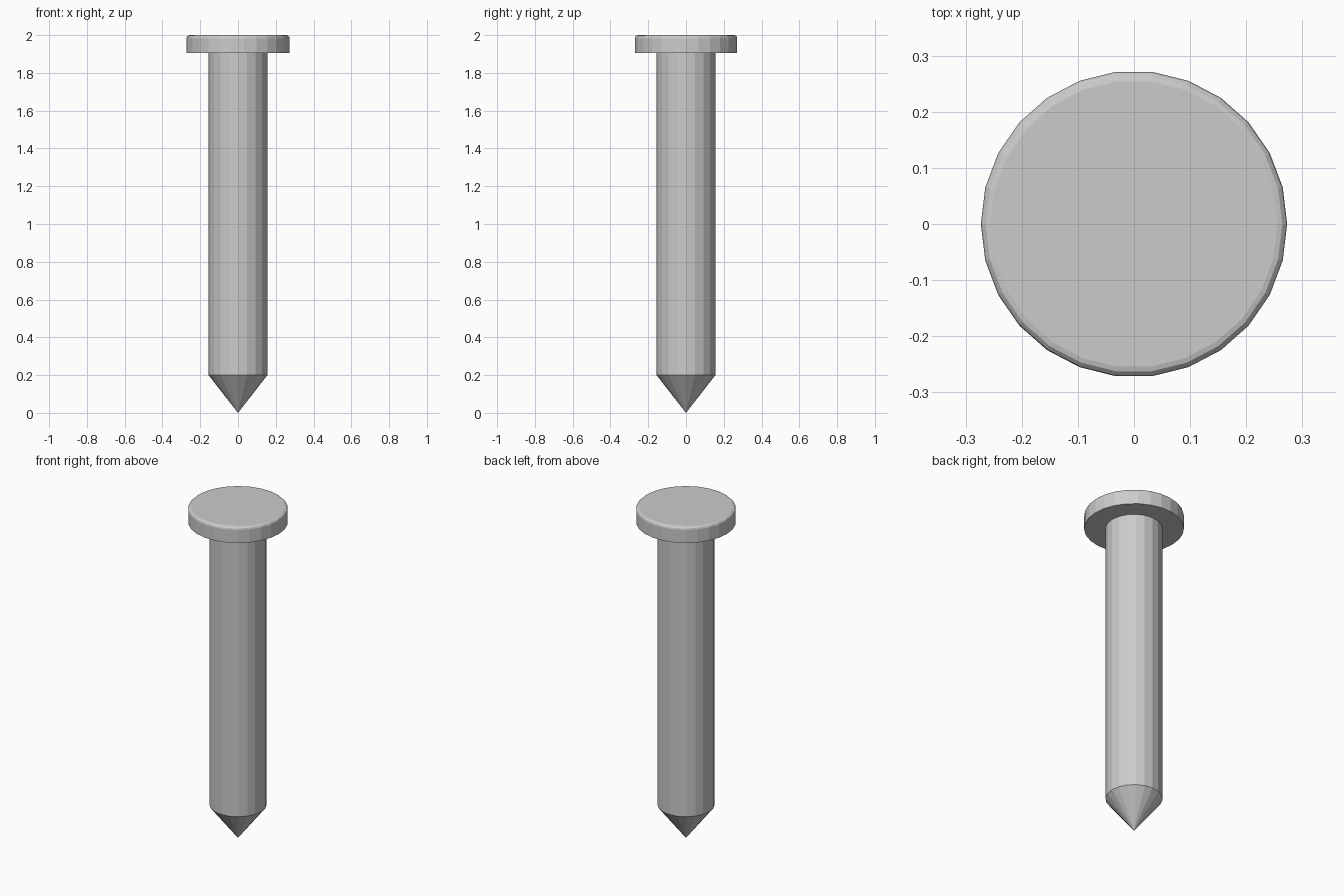
import bpy, bmesh
from math import cos, sin, tau

cube = bpy.data.objects.get("Cube")
if cube:
    bpy.data.objects.remove(cube)

# Plain grey metal
steel = bpy.data.materials.new("grey_steel")
steel.use_nodes = True
grey = (0.6, 0.6, 0.6, 1)
steel.diffuse_color = grey
steel.node_tree.nodes["Principled BSDF"].inputs["Base Color"].default_value = grey


def lathe(name, profile, sides):
    """Turn (radius, z) points, listed bottom to top, around the z axis."""
    bm = bmesh.new()
    rings = []
    for r, z in profile:
        count = sides if r > 0 else 1
        rings.append([bm.verts.new((r * cos(tau * i / sides), r * sin(tau * i / sides), z))
                      for i in range(count)])
    for low, high in zip(rings, rings[1:]):
        for i in range(sides):
            j = (i + 1) % sides
            if len(low) == 1:
                bm.faces.new((low[0], high[j], high[i]))
            else:
                bm.faces.new((low[i], low[j], high[j], high[i]))
    # Flat caps on open ends
    if len(rings[0]) > 1:
        bm.faces.new(rings[0][::-1])
    bm.faces.new(rings[-1])
    mesh = bpy.data.meshes.new(name)
    bm.to_mesh(mesh)
    bm.free()
    mesh.materials.append(steel)
    obj = bpy.data.objects.new(name, mesh)
    bpy.context.collection.objects.link(obj)
    return obj


# Straight shank with a conical point
lathe("shank_and_point", [(0, 0), (0.156, 0.2), (0.156, 1.91)], 20)

# Flat round head with a rounded upper rim
head = lathe("head", [(0.273, 1.905), (0.273, 2.0)], 26)
rim = head.modifiers.new("rounded_rim", 'BEVEL')
rim.width = 0.017
rim.segments = 3
rim.limit_method = 'WEIGHT'
weights = head.data.attributes.new("bevel_weight_edge", 'FLOAT', 'EDGE')
for edge in head.data.edges:
    if all(head.data.vertices[v].co.z > 1.95 for v in edge.vertices):
        weights.data[edge.index].value = 1.0
